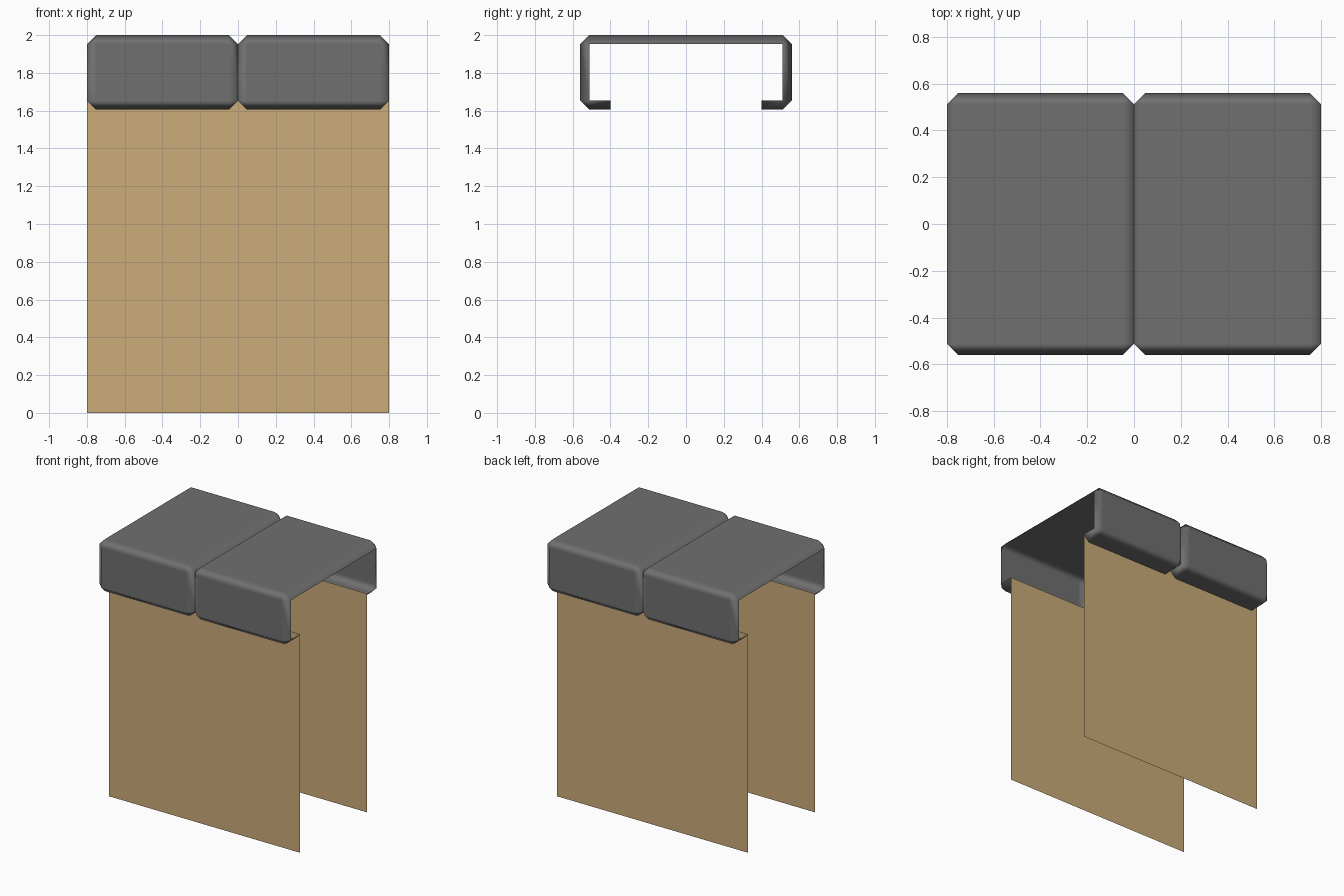
import bpy
import bmesh
from mathutils import Matrix, Vector

default = bpy.data.objects.get("Cube")
if default:
    bpy.data.objects.remove(default, do_unlink=True)

HALF_WIDTH = 0.8      # wall half length in x
WALL_Y = 0.4          # distance of each wall face from the centre
CAP_Y = 0.56          # cap half depth
CAP_LOW, CAP_HIGH = 1.605, 2.0
BEVEL = 0.048


def make_material(name, rgb):
    mat = bpy.data.materials.new(name)
    mat.use_nodes = True
    color = (*rgb, 1.0)
    mat.diffuse_color = color
    mat.node_tree.nodes["Principled BSDF"].inputs["Base Color"].default_value = color
    return mat


def make_object(name, bm, mat):
    mesh = bpy.data.meshes.new(name)
    bm.to_mesh(mesh)
    bm.free()
    mesh.materials.append(mat)
    obj = bpy.data.objects.new(name, mesh)
    bpy.context.collection.objects.link(obj)
    return obj


def wall_panel(name, side, mat):
    """Single sheet facing outward along y."""
    bm = bmesh.new()
    top = CAP_LOW + BEVEL
    corners = [(-HALF_WIDTH, 0), (HALF_WIDTH, 0), (HALF_WIDTH, top), (-HALF_WIDTH, top)]
    face = bm.faces.new([bm.verts.new((x, side * WALL_Y, z)) for x, z in corners])
    face.normal_update()
    if face.normal.y * side < 0:
        face.normal_flip()
    return make_object(name, bm, mat)


def cap_stone(name, side, mat):
    """Bevelled block, open at both ends and underneath between the walls."""
    bm = bmesh.new()
    size = Vector((HALF_WIDTH, 2 * CAP_Y, CAP_HIGH - CAP_LOW))
    centre = Vector((side * HALF_WIDTH / 2, 0, (CAP_LOW + CAP_HIGH) / 2))
    bmesh.ops.create_cube(bm, size=1, matrix=Matrix.Translation(centre) @ Matrix.Diagonal((*size, 1)))
    bmesh.ops.bevel(bm, geom=bm.edges[:], offset=BEVEL, segments=1, affect='EDGES')
    bm.normal_update()

    # Remove the end faces
    ends = [f for f in bm.faces if abs(f.normal.x) > 0.95]
    bmesh.ops.delete(bm, geom=ends, context='FACES')

    # Cut the underside back to two narrow lips
    for y in (-WALL_Y, WALL_Y):
        low = [f for f in bm.faces if f.normal.z < -0.5 and abs(f.normal.y) < 0.1]
        geom = set(low)
        for f in low:
            geom.update(f.edges)
            geom.update(f.verts)
        bmesh.ops.bisect_plane(bm, geom=list(geom), plane_co=(0, y, 0), plane_no=(0, 1, 0))
        bm.normal_update()
    gap = [f for f in bm.faces
           if f.normal.z < -0.5 and abs(f.calc_center_median().y) < WALL_Y - 0.01]
    bmesh.ops.delete(bm, geom=gap, context='FACES')

    # Soft bevels with flat main faces
    for f in bm.faces:
        f.smooth = True
    obj = make_object(name, bm, mat)
    obj.modifiers.new("Soft Bevels", 'WEIGHTED_NORMAL').weight = 100
    return obj


tan = make_material("tan wall", (0.60, 0.415, 0.195))
grey = make_material("grey stone", (0.162, 0.162, 0.162))

for label, side in (("front", -1), ("back", 1)):
    wall_panel(label + "_wall", side, tan)

for label, side in (("right", -1), ("left", 1)):
    cap_stone(label + "_cap", side, grey)
